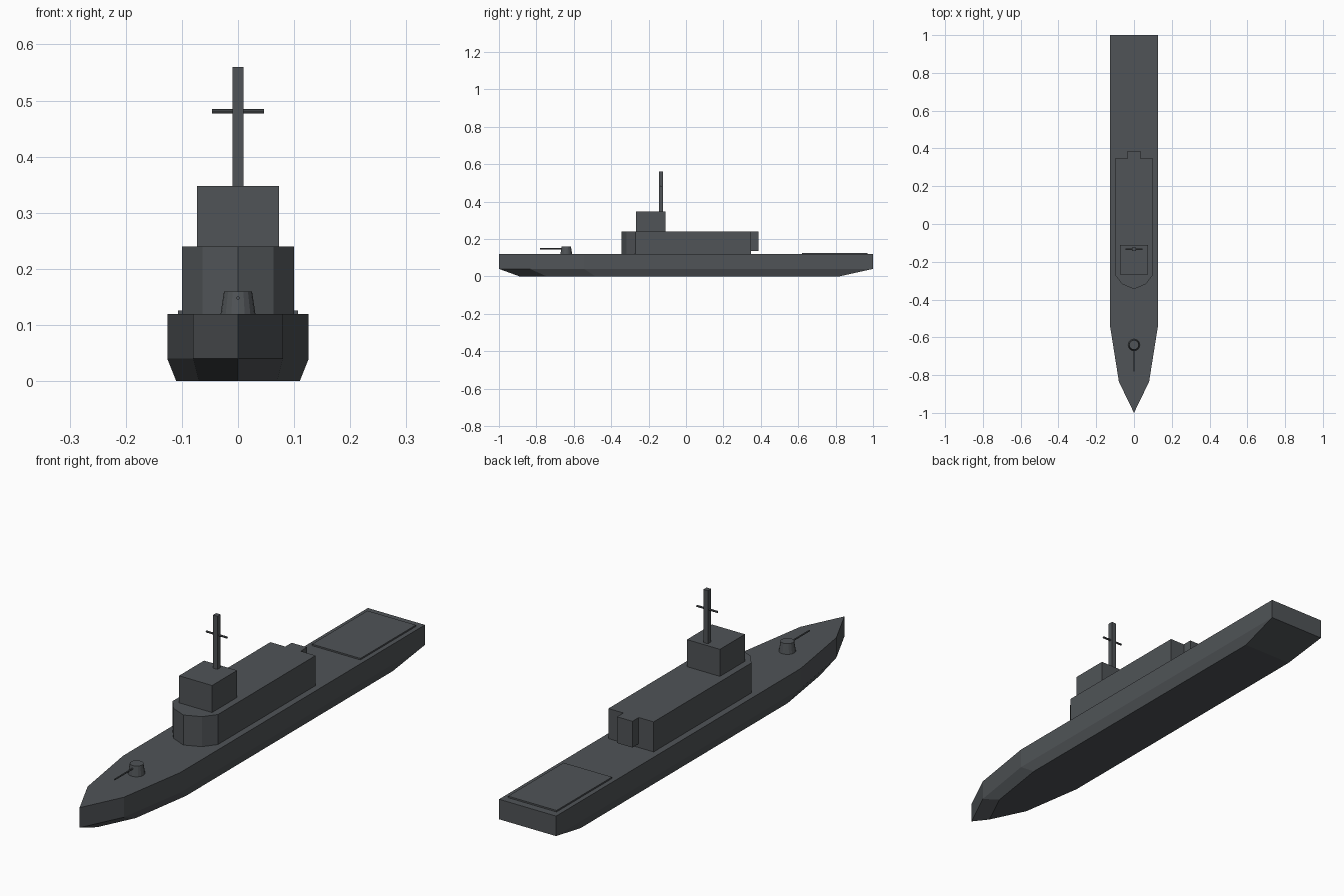
import bpy, bmesh, math
from mathutils import Matrix

cube = bpy.data.objects.get("Cube")
if cube:
    bpy.data.objects.remove(cube, do_unlink=True)

# One paint for the whole ship
GREY = (0.08, 0.088, 0.095, 1.0)
paint = bpy.data.materials.new("dark_ship_grey")
paint.use_nodes = True
paint.diffuse_color = GREY
bsdf = next(n for n in paint.node_tree.nodes if n.type == 'BSDF_PRINCIPLED')
bsdf.inputs["Base Color"].default_value = GREY


def finish(name, bm):
    bmesh.ops.recalc_face_normals(bm, faces=bm.faces)
    mesh = bpy.data.meshes.new(name)
    bm.to_mesh(mesh)
    bm.free()
    mesh.materials.append(paint)
    obj = bpy.data.objects.new(name, mesh)
    bpy.context.collection.objects.link(obj)
    return obj


def mirrored(half):
    """Closed outline from a half listed from the stern to the bow point."""
    return half + [(-x, y) for x, y in reversed(half) if x > 0]


def loft(name, outlines):
    """Skin a stack of (outline, z) rings and cap both ends."""
    bm = bmesh.new()
    rings = [[bm.verts.new((x, y, z)) for x, y in pts] for pts, z in outlines]
    n = len(rings[0])
    for low, high in zip(rings, rings[1:]):
        for i in range(n):
            j = (i + 1) % n
            bm.faces.new((low[i], low[j], high[j], high[i]))
    bm.faces.new(rings[0])
    bm.faces.new(rings[-1])
    return finish(name, bm)


def box(name, x, y0, y1, z0, z1):
    rect = [(x, y1), (x, y0), (-x, y0), (-x, y1)]
    return loft(name, [(rect, z0), (rect, z1)])


def cone(name, r1, r2, depth, matrix, sides):
    bm = bmesh.new()
    bmesh.ops.create_cone(bm, cap_ends=True, segments=sides, radius1=r1,
                          radius2=r2, depth=depth, matrix=matrix)
    return finish(name, bm)


# Hull with vertical sides and a tapered underside
deck = mirrored([(0.126, 1.0), (0.126, -0.545), (0.08, -0.835), (0, -1.0)])
keel = mirrored([(0.11, 0.82), (0.11, -0.485), (0.07, -0.745), (0, -0.89)])
loft("hull", [(keel, 0), (deck, 0.04), (deck, 0.12)])

# Deckhouse with a faceted front, and the locker on its rear wall
house = mirrored([(0.1, 0.347), (0.1, -0.27), (0.063, -0.318), (0, -0.345)])
loft("deckhouse", [(house, 0.12), (house, 0.24)])
box("rear_locker", 0.034, 0.347, 0.387, 0.135, 0.24)

# Bridge, mast and yard
box("bridge", 0.073, -0.268, -0.11, 0.24, 0.348)
box("mast", 0.01, -0.144, -0.124, 0.348, 0.56)
cone("mast_yard", 0.004, 0.004, 0.092,
     Matrix.Translation((0, -0.134, 0.481)) @ Matrix.Rotation(math.pi / 2, 4, 'Y'), 8)

# Bow gun
cone("gun_turret", 0.031, 0.025, 0.04, Matrix.Translation((0, -0.64, 0.14)), 16)
cone("gun_barrel", 0.003, 0.003, 0.13,
     Matrix.Translation((0, -0.715, 0.148)) @ Matrix.Rotation(math.pi / 2, 4, 'X'), 8)

# Landing pad on the stern
box("landing_pad", 0.107, 0.62, 0.97, 0.12, 0.126)
